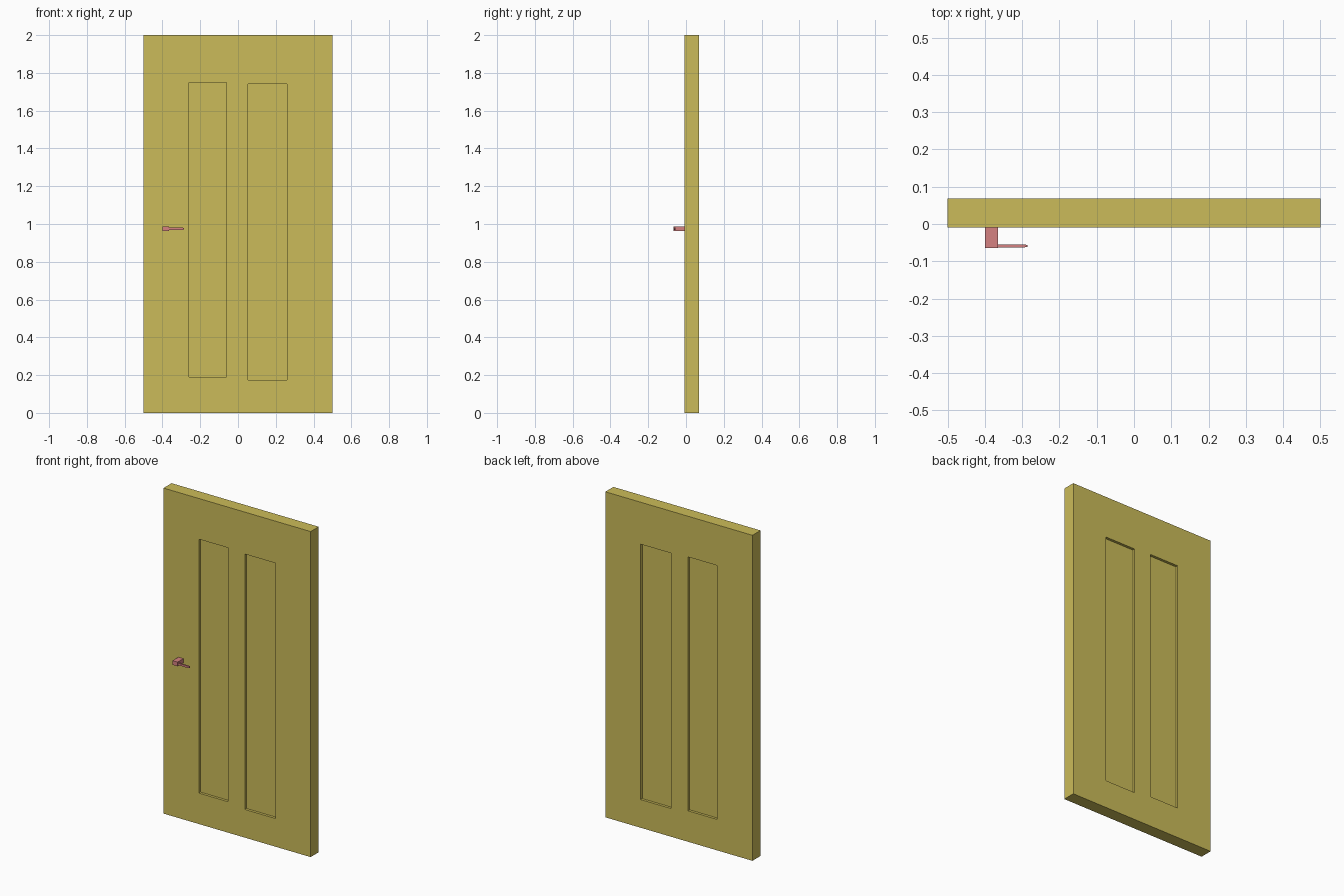
import bpy, bmesh

if "Cube" in bpy.data.objects:
    bpy.data.objects.remove(bpy.data.objects["Cube"])


def box(name, x, y, z):
    """Axis-aligned box from (min, max) ranges."""
    bm = bmesh.new()
    bmesh.ops.create_cube(bm, size=1)
    for v in bm.verts:
        v.co = [lo + (c + 0.5) * (hi - lo) for c, (lo, hi) in zip(v.co, (x, y, z))]
    mesh = bpy.data.meshes.new(name)
    bm.to_mesh(mesh)
    bm.free()
    obj = bpy.data.objects.new(name, mesh)
    bpy.context.collection.objects.link(obj)
    return obj


def material(name, color):
    mat = bpy.data.materials.new(name)
    mat.diffuse_color = color
    mat.use_nodes = True
    mat.node_tree.nodes["Principled BSDF"].inputs["Base Color"].default_value = mat.diffuse_color
    return mat


FRONT, BACK, DEPTH = -0.009, 0.069, 0.016

# Door slab
door = box("door_slab", (-0.5, 0.5), (FRONT, BACK), (0, 2))
door.data.materials.append(material("door_paint", (0.60, 0.50, 0.10, 1)))

# Two tall recessed panels, cut into both faces
for x, z in (((-0.26, -0.062), (0.19, 1.75)), ((0.053, 0.26), (0.173, 1.742))):
    for y in ((FRONT - 0.05, FRONT + DEPTH), (BACK - DEPTH, BACK + 0.05)):
        cutter = box("panel_cutter", x, y, z)
        cutter.hide_render = True
        mod = door.modifiers.new("panel", 'BOOLEAN')
        mod.operation = 'DIFFERENCE'
        mod.solver = 'EXACT'
        mod.object = cutter
        bpy.context.view_layer.objects.active = door
        bpy.ops.object.modifier_apply(modifier=mod.name)
        bpy.data.objects.remove(cutter)

# Handle: square stem with a thin lever drawn out of its side, tapered at the tip
handle = box("door_handle", (-0.399, -0.365), (-0.065, FRONT), (0.962, 0.988))
bm = bmesh.new()
bm.from_mesh(handle.data)
side = max(bm.faces, key=lambda f: f.calc_center_median().x)


def section(face, x, y, z):
    for v in face.verts:
        v.co = (x, y[v.co.y > -0.05], z[v.co.z > 0.975])


lever = bmesh.ops.inset_individual(bm, faces=[side], thickness=0.004)
section(side, -0.365, (-0.063, -0.0545), (0.969, 0.981))
for x, y, z in ((-0.295, (-0.063, -0.0545), (0.969, 0.981)),
                (-0.286, (-0.061, -0.0565), (0.971, 0.979))):
    new = bmesh.ops.extrude_discrete_faces(bm, faces=[side])["faces"]
    side = new[0]
    ys = sorted(v.co.y for v in side.verts)
    mid = (ys[0] + ys[-1]) / 2
    for v in side.verts:
        v.co = (x, y[v.co.y > mid], z[v.co.z > 0.975])
bm.normal_update()
bm.to_mesh(handle.data)
bm.free()
handle.data.materials.append(material("handle_metal", (0.66, 0.22, 0.22, 1)))
